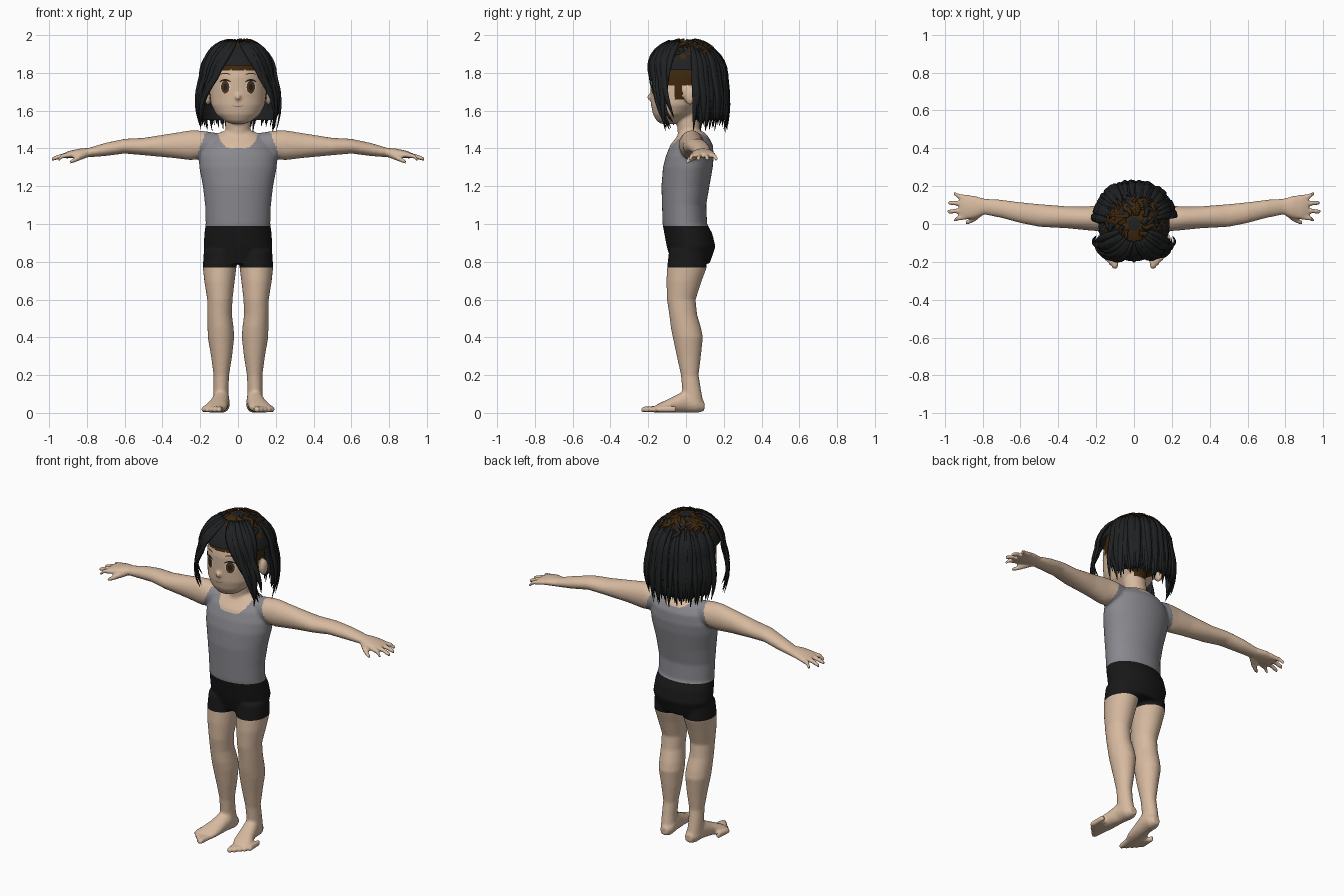
import bpy, bmesh, math, random
from mathutils import Vector
from mathutils.bvhtree import BVHTree

random.seed(4)
if "Cube" in bpy.data.objects:
    bpy.data.objects.remove(bpy.data.objects["Cube"])


def material(name, rgb):
    m = bpy.data.materials.new(name)
    m.use_nodes = True
    m.diffuse_color = (*rgb, 1)
    m.node_tree.nodes["Principled BSDF"].inputs["Base Color"].default_value = (*rgb, 1)
    return m


SKIN = material("skin", (.68, .49, .35))
GREY = material("grey_cloth", (.25, .245, .27))
BLACK = material("black_cloth", (.009, .009, .009))
HAIR = material("black_hair", (.014, .015, .016))
BROWN = material("brown_scalp", (.05, .021, .004))
IRIS = material("brown_iris", (.09, .035, .01))
WHITE = material("eye_white", (.75, .7, .65))
LIP = material("lip_line", (.36, .2, .13))


def finish(name, bm, mats):
    me = bpy.data.meshes.new(name)
    bm.to_mesh(me)
    bm.free()
    for m in mats:
        me.materials.append(m)
    me.shade_smooth()
    ob = bpy.data.objects.new(name, me)
    bpy.context.collection.objects.link(ob)
    return ob


def bridge(bm, rings, mat=0):
    """Skin a list of vertex rings and close both ends."""
    n = len(rings[0])
    for r, s in zip(rings, rings[1:]):
        for i in range(n):
            j = (i + 1) % n
            bm.faces.new((r[i], r[j], s[j], s[i])).material_index = mat
    for end in (rings[0][::-1], rings[-1]):
        bm.faces.new(end).material_index = mat


def tube(bm, sections, axes, side=1, n=24):
    """Loft ellipses (x, y, z, radius, radius) lying in the plane of two axes."""
    u, v = ("xyz".index(c) for c in axes)
    rings = []
    for x, y, z, a, b in sections:
        ring = []
        for i in range(n):
            p = Vector((x * side, y, z))
            p[u] += a * math.cos(math.tau * i / n)
            p[v] += b * math.sin(math.tau * i / n)
            ring.append(bm.verts.new(p))
        rings.append(ring)
    bridge(bm, rings)


def ball(bm, centre, radii, side=1):
    x, y, z = centre
    a, b, c = radii
    tube(bm, [(x, y, z + c * math.sin(t), a * math.cos(t), b * math.cos(t))
              for t in (-1.4, -.9, -.45, 0, .45, .9, 1.4)], "xy", side, 16)


# Body volumes, fused afterwards into one skin
raw = bmesh.new()
torso = [(.025, .79, .16, .1), (.027, .88, .182, .129), (.012, .95, .178, .127),
         (-.006, 1, .171, .118), (-.01, 1.1, .174, .117), (-.003, 1.2, .186, .127),
         (.01, 1.3, .205, .132), (.02, 1.36, .208, .127), (.03, 1.42, .19, .112),
         (.035, 1.46, .145, .085), (.03, 1.49, .085, .062)]
tube(raw, [(0, *s) for s in torso], "xy", n=40)
tube(raw, [(0, .025, 1.4, .075, .065), (0, .015, 1.5, .066, .06), (0, 0, 1.62, .066, .06)], "xy")
head = [(-.095, 1.53, .035, .035), (-.09, 1.545, .072, .065), (-.07, 1.58, .115, .105),
        (-.05, 1.63, .142, .135), (-.025, 1.7, .152, .163), (-.01, 1.78, .156, .18),
        (0, 1.86, .146, .175), (0, 1.92, .115, .14), (0, 1.96, .06, .08)]
tube(raw, [(0, *s) for s in head], "xy", n=40)
ball(raw, (0, -.187, 1.672), (.016, .02, .018))

arm = [(.1, .03, 1.42, .06, .06), (.19, .03, 1.42, .068, .074), (.25, .03, 1.417, .063, .079),
       (.35, .035, 1.415, .058, .065), (.5, .045, 1.41, .06, .046), (.6, .06, 1.412, .055, .039),
       (.7, .08, 1.395, .048, .035), (.79, .092, 1.378, .042, .025), (.84, .09, 1.375, .059, .024),
       (.89, .09, 1.368, .067, .02), (.92, .093, 1.362, .06, .015)]
leg = [(.093, .01, .86, .088, .1), (.097, .005, .77, .089, .105), (.098, -.01, .7, .081, .094),
       (.096, -.025, .6, .067, .076), (.097, -.015, .52, .065, .074), (.092, 0, .45, .069, .08),
       (.09, .01, .4, .07, .08), (.087, .015, .3, .056, .064), (.088, .02, .2, .041, .047),
       (.09, .03, .12, .04, .05), (.088, .035, .05, .042, .058)]
foot = [(.083, .097, .035, .024, .025), (.085, .06, .045, .043, .045), (.09, 0, .062, .045, .06),
        (.101, -.06, .046, .05, .044), (.117, -.12, .031, .06, .03), (.128, -.16, .021, .054, .02)]
fingers = [(.038, .952, .022), (.073, .988, .066), (.107, .984, .112), (.139, .953, .16)]
for side in (1, -1):
    tube(raw, arm, "yz", side)
    tube(raw, leg, "xy", side)
    tube(raw, foot, "xz", side)
    ball(raw, (.16, .022, 1.68), (.02, .032, .05), side)
    for base, tip_x, tip_y in fingers:
        tube(raw, [(.88, base, 1.366, .014, .014), (.935, (base + tip_y) / 2, 1.36, .013, .013),
                   (tip_x - .01, tip_y, 1.346, .012, .012), (tip_x, tip_y, 1.343, .008, .008)],
             "yz", side, 12)
    tube(raw, [(.8, .07, 1.37, .025, .02), (.84, .032, 1.352, .019, .017),
               (.875, .012, 1.334, .014, .013), (.89, .008, 1.328, .009, .009)], "yz", side, 12)
    for i in range(5):
        x, tip, r = .093 + .021 * i, -.226 + .021 * i, .02 - .002 * i
        tube(raw, [(x, tip + .09, .021, r, .018), (x + .007, tip, .018, r * .8, .016),
                   (x + .009, tip - .013, .014, r * .5, .009)], "xz", side, 12)
bmesh.ops.recalc_face_normals(raw, faces=raw.faces[:])

source = finish("body_source", raw, [SKIN])
fuse = source.modifiers.new("fuse", "REMESH")
fuse.mode = "VOXEL"
fuse.voxel_size = .008
soften = source.modifiers.new("soften", "SMOOTH")
soften.iterations = 4
fused = bpy.data.meshes.new_from_object(
    source.evaluated_get(bpy.context.evaluated_depsgraph_get()))
bpy.data.objects.remove(source)

# Divide the fused surface into skin, vest, shorts and scalp
HEM, WAIST = .77, .99
body = bmesh.new()
body.from_mesh(fused)
for z in (HEM, WAIST):
    bmesh.ops.bisect_plane(body, geom=body.verts[:] + body.edges[:] + body.faces[:],
                           plane_co=(0, 0, z), plane_no=(0, 0, 1))


def region(p):
    x, y, z = abs(p.x), p.y, p.z
    if HEM < z < WAIST:
        return 2
    if WAIST < z < 1.5:
        armhole = .175 + max(0, 1.48 - z) * .35
        neck = (1.4 if y < .03 else 1.45) + .08 * (x / .108) ** 4
        return 1 if x < armhole and z < neck else 0
    ear = x > .15 and abs(y - .022) < .04 and z < 1.735
    scalp = (z > 1.815 or (y > -.09 and z > 1.73) or (-.06 < y < 0 and z > 1.66)
             or (y > .05 and z > 1.58))
    return 3 if z > 1.5 and scalp and not ear else 0


for f in body.faces:
    f.material_index = region(f.calc_center_median())
surface = BVHTree.FromBMesh(body)
for k, (name, mat) in enumerate((("skin_body", SKIN), ("vest", GREY), ("shorts", BLACK), ("scalp", BROWN))):
    part = body.copy()
    bmesh.ops.delete(part, geom=[f for f in part.faces if f.material_index != k], context="FACES")
    for f in part.faces:
        f.material_index = 0
    finish(name, part, [mat])
body.free()


def patch(name, cx, cz, rx, rz, mat, lift, bend=0):
    """Thin oval plate that follows the face."""
    bm = bmesh.new()
    rings = []
    for s in (.1, .4, .7, 1):
        ring = []
        for i in range(24):
            dx = rx * s * math.cos(math.tau * i / 24)
            z = cz + rz * s * math.sin(math.tau * i / 24) - bend * (dx / rx) ** 2
            hit = surface.ray_cast(Vector((cx + dx, -1, z)), Vector((0, 1, 0)))[0]
            ring.append(bm.verts.new((cx + dx, hit.y - lift, z)))
        rings.append(ring)
    bridge(bm, rings[::-1])
    bm.faces.remove(next(f for f in bm.faces if len(f.verts) == 24 and rings[-1][0] in f.verts))
    bmesh.ops.recalc_face_normals(bm, faces=bm.faces[:])
    if sum(f.normal.y for f in bm.faces) > 0:
        bmesh.ops.reverse_faces(bm, faces=bm.faces[:])
    finish(name, bm, [mat])


# Face details
for side, label in ((1, "left"), (-1, "right")):
    x = .068 * side
    patch(label + "_eye_white", x, 1.725, .028, .034, WHITE, .002)
    patch(label + "_iris", x, 1.725, .022, .034, IRIS, .004)
    patch(label + "_pupil", x, 1.725, .01, .018, HAIR, .006)
    patch(label + "_lash", x, 1.763, .031, .005, HAIR, .006, .012)
    patch(label + "_brow", x, 1.797, .03, .003, BROWN, .003, .006)
patch("mouth", 0, 1.622, .028, .003, LIP, .003, -.004)


def hair_point(a, t, end, out):
    """Point at azimuth a (0 is the back), t running from crown to tip."""
    el = math.radians(80) * (1 - min(t / .55, 1))
    k = max(0, (t - .55) / .45)
    r = out * math.cos(el) * (1 + (.05 + .08 * abs(math.sin(a))) * math.sin(3 * k))
    return Vector((.198 * math.sin(a) * r, .215 * math.cos(a) * r,
                   1.78 + .2 * out * math.sin(el) - k * (1.78 - end)))


def lock(bm, a0, a1, t0, t1, end, width, out, mat=0, wave=0):
    steps, rings = 12, []
    pts = []
    for i in range(steps + 1):
        t = t0 + (t1 - t0) * i / steps
        pts.append(hair_point(a0 + (a1 - a0) * t ** 1.1 + wave * math.sin(9 * i / steps), t, end, out))
    for i, p in enumerate(pts):
        f = i / steps
        along = (pts[min(i + 1, steps)] - pts[max(i - 1, 0)]).normalized()
        normal = Vector((p.x, p.y, max(0, p.z - 1.78))).normalized()
        across = along.cross(normal).normalized()
        normal = across.cross(along)
        w = width * min(1, 3 * f + .3) * (1 - f ** 4) + .0015
        rings.append([bm.verts.new(p + across * w * math.cos(c) + normal * w * .5 * math.sin(c))
                      for c in (math.tau * j / 6 for j in range(6))])
    bridge(bm, rings, mat)


# Hair cap: short above the face, long at the back, brown at the crown
cap = bmesh.new()
COLS, ROWS = 72, 18
grid = []
for i in range(COLS):
    a = math.tau * i / COLS
    turn = abs(math.degrees(math.atan2(math.sin(a), math.cos(a))))
    low = 1 if turn < 78 else .48 if turn < 125 else .425
    grid.append([cap.verts.new(hair_point(a, low * j / ROWS, 1.55, .965)) for j in range(ROWS + 1)])
for i in range(COLS):
    g, h = grid[i], grid[(i + 1) % COLS]
    for j in range(ROWS):
        f = cap.faces.new((g[j], g[j + 1], h[j + 1], h[j]))
        c = f.calc_center_median()
        f.material_index = int(c.z > random.uniform(1.87, 1.93) and c.y > -.11)
cap.faces.new([g[0] for g in grid])
bmesh.ops.recalc_face_normals(cap, faces=cap.faces[:])
finish("hair_cap", cap, [HAIR, BROWN])

# Long locks hanging round the back and sides
back = bmesh.new()
for i in range(46):
    a = math.radians(-80 + 160 * i / 45)
    lock(back, a + random.uniform(-.1, .1), a, random.uniform(.16, .28), 1,
         random.uniform(1.48, 1.55), random.uniform(.014, .024), random.uniform(.97, 1.02))
finish("back_locks", back, [HAIR])

# Front locks swept off the forehead and down beside the cheeks
front = bmesh.new()
for side in (1, -1):
    for i in range(12):
        start, stop = math.radians(179 - 6 * i), math.radians(random.uniform(106, 122))
        short = i % 3 == 2
        lock(front, side * start, side * stop, .1, .66 if short else 1,
             random.uniform(1.49, 1.58), random.uniform(.015, .021), random.uniform(1.0, 1.06))
finish("front_locks", front, [HAIR])

# Wavy tufts over the crown
crown = bmesh.new()
for i in range(70):
    a, t = random.uniform(-2.5, 2.5), random.uniform(0, .16)
    lock(crown, a, a + random.uniform(-.5, .5), t, t + random.uniform(.1, .2), 1.6,
         random.uniform(.007, .012), random.uniform(.99, 1.03), int(i % 5 > 1), .12)
finish("crown_tufts", crown, [HAIR, BROWN])
